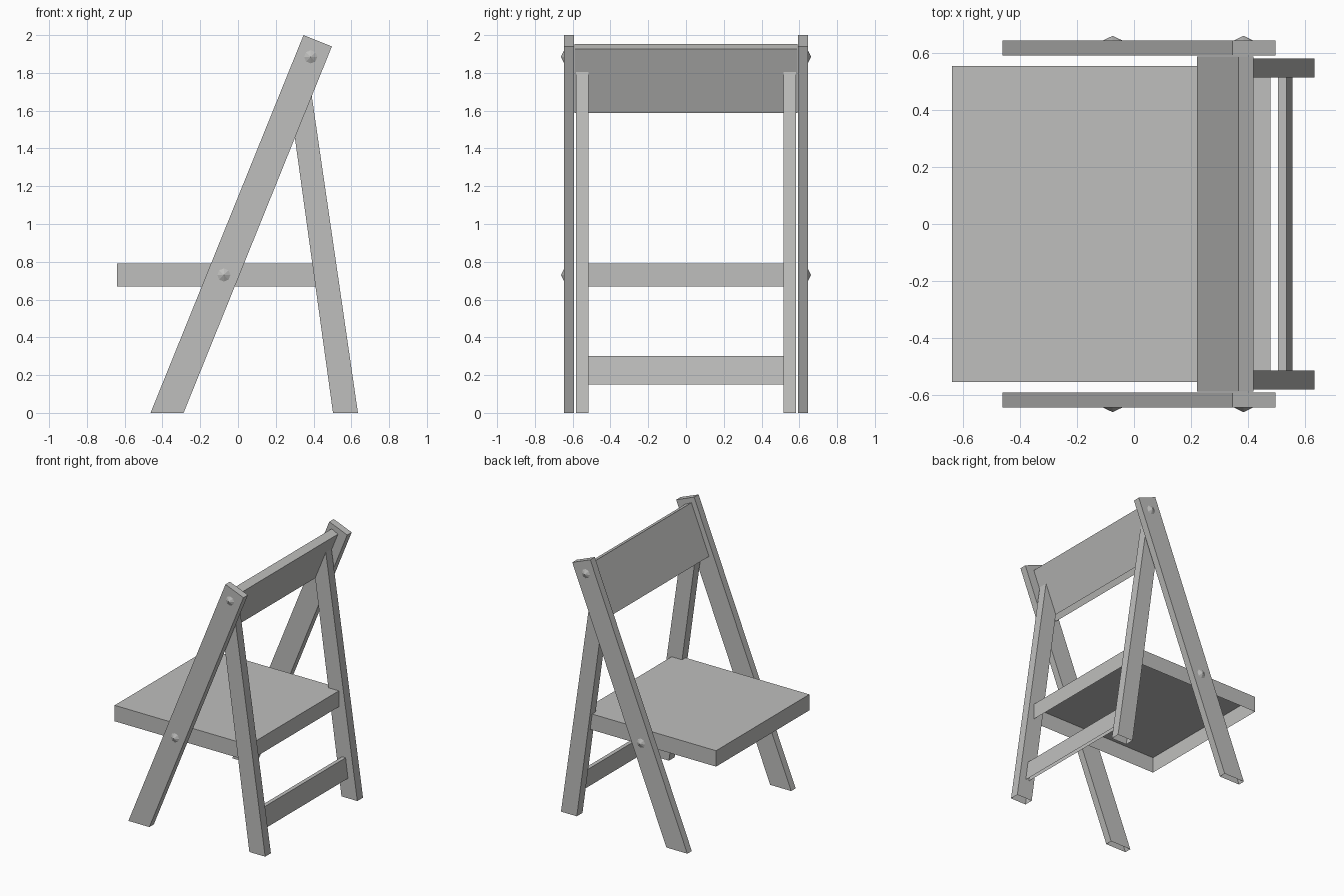
import bpy, bmesh, math
from mathutils import Matrix

if "Cube" in bpy.data.objects:
    bpy.data.objects.remove(bpy.data.objects["Cube"])

grey = bpy.data.materials.new("plain_grey")
grey.diffuse_color = (0.52, 0.52, 0.51, 1)
grey.use_nodes = True
grey.node_tree.nodes["Principled BSDF"].inputs["Base Color"].default_value = grey.diffuse_color


def finish(name, bm):
    mesh = bpy.data.meshes.new(name)
    bm.to_mesh(mesh)
    bm.free()
    mesh.materials.append(grey)
    ob = bpy.data.objects.new(name, mesh)
    bpy.context.collection.objects.link(ob)
    return ob


def board(name, profile, y0, y1):
    """Extrude an x-z profile from y0 to y1, leaving the underside open."""
    bm = bmesh.new()
    face = bm.faces.new([bm.verts.new((x, y0, z)) for x, z in profile])
    ext = bmesh.ops.extrude_face_region(bm, geom=[face])
    verts = [v for v in ext["geom"] if isinstance(v, bmesh.types.BMVert)]
    bmesh.ops.translate(bm, verts=verts, vec=(0, y1 - y0, 0))
    bmesh.ops.recalc_face_normals(bm, faces=bm.faces[:])
    under = [f for f in bm.faces if f.normal.z < -0.95]
    bmesh.ops.delete(bm, geom=under, context="FACES")
    return finish(name, bm)


def bolt(name, x, z, side):
    """Low pointed bolt head on the outside of a front leg."""
    bm = bmesh.new()
    bmesh.ops.create_cone(bm, segments=8, radius1=0.037, radius2=0, depth=0.018)
    turn = Matrix.Rotation(-side * math.pi / 2, 4, "X")
    bmesh.ops.transform(bm, verts=bm.verts[:],
                        matrix=Matrix.Translation((x, side * 0.653, z)) @ turn)
    return finish(name, bm)


# Long leaning legs, short rear legs cut against the backrest, and bolts
front_profile = [(-0.463, 0), (-0.288, 0), (0.497, 1.94), (0.347, 2.0)]
rear_profile = [(0.503, 0), (0.635, 0), (0.372, 1.805), (0.283, 1.587)]
for label, s in (("left", -1), ("right", 1)):
    board("front_leg_" + label, front_profile, s * 0.592, s * 0.645)
    board("rear_leg_" + label, rear_profile, s * 0.515, s * 0.583)
    bolt("upper_bolt_" + label, 0.385, 1.885, s)
    bolt("seat_bolt_" + label, -0.075, 0.73, s)

# Seat slab, hollow underneath
board("seat", [(-0.64, 0.67), (0.481, 0.67), (0.481, 0.79), (-0.64, 0.79)], -0.556, 0.556)

# Backrest board, leaning with the front legs
board("backrest", [(0.221, 1.587), (0.283, 1.587), (0.421, 1.927), (0.368, 1.953)], -0.59, 0.59)

# Crossbar between the rear legs
board("crossbar", [(0.529, 0.15), (0.557, 0.15), (0.537, 0.30), (0.507, 0.30)], -0.515, 0.515)
